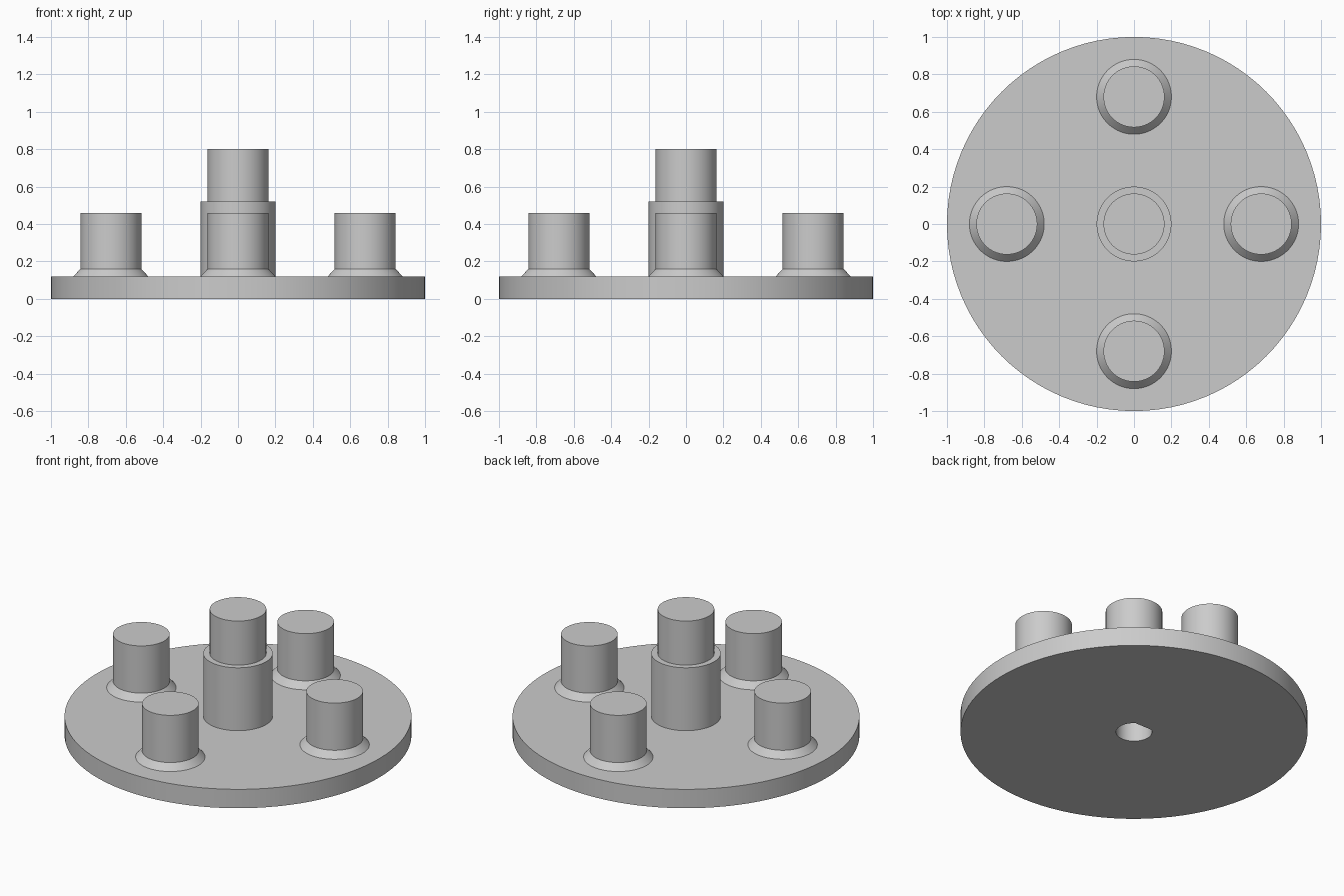
import bpy
import math

cube = bpy.data.objects.get("Cube")
if cube:
    bpy.data.objects.remove(cube, do_unlink=True)

SEGMENTS = 96
PLATE_TOP = 0.12
PIN_RADIUS = 0.163
COLLAR_RADIUS = 0.2
PIN_OFFSET = 0.68

grey = bpy.data.materials.new("light grey")
grey.use_nodes = True
colour = (0.6, 0.6, 0.6, 1)
grey.diffuse_color = colour
grey.node_tree.nodes["Principled BSDF"].inputs["Base Color"].default_value = colour


def add_object(name, verts, faces):
    mesh = bpy.data.meshes.new(name)
    mesh.from_pydata(verts, [], faces)
    mesh.materials.append(grey)
    obj = bpy.data.objects.new(name, mesh)
    bpy.context.collection.objects.link(obj)
    return obj


def lathe(name, profile, close_bottom=True):
    """Turn (radius, height) points, listed from bottom to top, into a solid."""
    n = SEGMENTS
    verts = [(r * math.cos(math.tau * i / n), r * math.sin(math.tau * i / n), z)
             for r, z in profile for i in range(n)]
    faces = [(k * n + i, k * n + (i + 1) % n, (k + 1) * n + (i + 1) % n, (k + 1) * n + i)
             for k in range(len(profile) - 1) for i in range(n)]
    last = (len(profile) - 1) * n
    faces.append(tuple(range(last, last + n)))
    if close_bottom:
        faces.append(tuple(reversed(range(n))))
    return add_object(name, verts, faces)


def smooth(obj):
    bpy.ops.object.select_all(action="DESELECT")
    obj.select_set(True)
    bpy.context.view_layer.objects.active = obj
    bpy.ops.object.shade_smooth_by_angle(angle=math.radians(30))


# Round plate with the stepped central hub
plate = lathe("plate_and_hub", [
    (1, 0), (1, PLATE_TOP), (COLLAR_RADIUS, PLATE_TOP),
    (COLLAR_RADIUS, 0.52), (PIN_RADIUS, 0.52), (PIN_RADIUS, 0.8)])

# D-shaped shaft socket under the hub, with its flat towards the back
socket = lathe("socket_cutter", [(0.104, -0.1), (0.104, 0.4)])
for v in socket.data.vertices:
    v.co.y = min(v.co.y, 0.085)
socket.hide_render = True
socket.hide_set(True)
cut = plate.modifiers.new("shaft socket", "BOOLEAN")
cut.operation = "DIFFERENCE"
cut.solver = "EXACT"
cut.object = socket
bpy.context.view_layer.objects.active = plate
bpy.ops.object.modifier_apply(modifier=cut.name)
bpy.data.objects.remove(socket, do_unlink=True)
smooth(plate)

# Four pins with sloped collars around the hub
for side, angle in (("left", 0), ("back", 90), ("right", 180), ("front", 270)):
    pin = lathe(side + "_pin", [
        (COLLAR_RADIUS, PLATE_TOP), (PIN_RADIUS, 0.16), (PIN_RADIUS, 0.46)],
        close_bottom=False)
    a = math.radians(angle)
    pin.location = (PIN_OFFSET * math.cos(a), PIN_OFFSET * math.sin(a), 0)
    smooth(pin)
